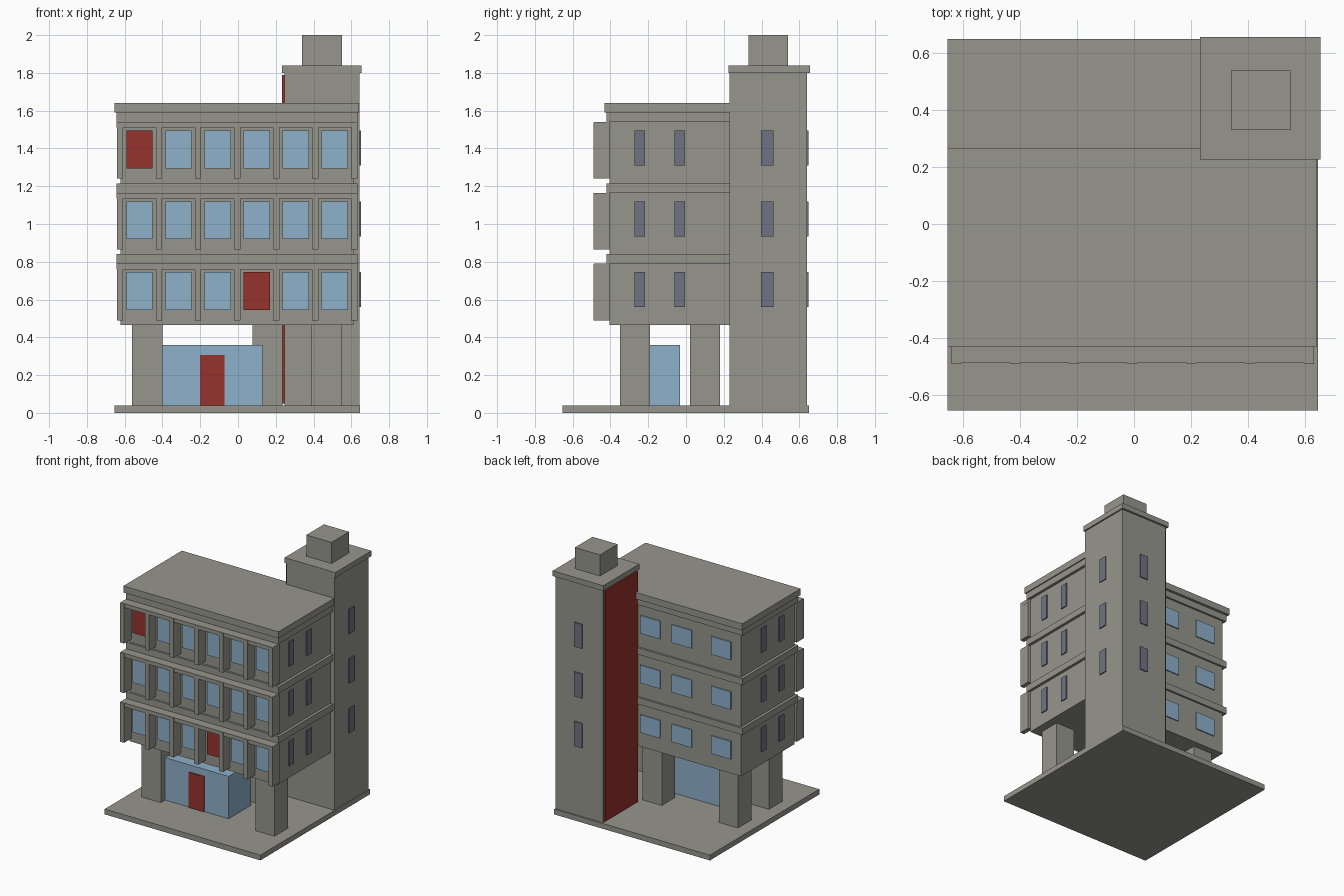
import bpy

if "Cube" in bpy.data.objects:
    bpy.data.objects.remove(bpy.data.objects["Cube"])

def material(name, rgb):
    m = bpy.data.materials.new(name)
    m.diffuse_color = (*rgb, 1.0)
    m.use_nodes = True
    m.node_tree.nodes["Principled BSDF"].inputs["Base Color"].default_value = m.diffuse_color
    return m

CONCRETE = material("concrete_grey", (0.305, 0.305, 0.27))
GLASS = material("light_blue_glass", (0.27, 0.44, 0.60))
RED = material("dark_red", (0.31, 0.032, 0.026))
SLATE = material("slate_glass", (0.160, 0.175, 0.225))

def box(name, x, y, z, mat=CONCRETE):
    """Box from (min, max) pairs on each axis."""
    corners = [(a, b, c) for a in x for b in y for c in z]
    faces = [(0, 1, 3, 2), (4, 6, 7, 5), (0, 4, 5, 1),
             (2, 3, 7, 6), (0, 2, 6, 4), (1, 5, 7, 3)]
    me = bpy.data.meshes.new(name)
    me.from_pydata(corners, [], faces)
    me.materials.append(mat)
    ob = bpy.data.objects.new(name, me)
    bpy.context.collection.objects.link(ob)
    return ob

def span(c, w):
    return (c - w / 2, c + w / 2)

# Ground slab, main block and roof
box("base_slab", (-0.655, 0.646), (-0.655, 0.65), (0, 0.04))
L, R, F, B = -0.622, 0.612, -0.405, 0.23
box("main_block", (L, R), (F, B), (0.466, 1.59))
box("roof_slab", (-0.655, 0.641), (-0.432, 0.265), (1.59, 1.64))

# Columns under the block
for side, row, x, y in (("left", "front", -0.48, -0.27), ("right", "front", 0.47, -0.27),
                        ("left", "back", -0.48, 0.10), ("right", "back", 0.156, 0.10)):
    box(f"{row}_{side}_column", span(x, 0.16), span(y, 0.16), (0.04, 0.47))

# Glazed lobby with door
box("lobby", (-0.40, 0.13), (-0.298, -0.033), (0.04, 0.36), GLASS)
box("lobby_door", (-0.20, -0.072), (-0.305, -0.298), (0.04, 0.307), RED)

# Stair tower with cap, roof box and red side panel
box("tower", (0.246, 0.644), (0.23, 0.64), (0.04, 1.80))
box("tower_cap", (0.232, 0.655), (0.226, 0.656), (1.80, 1.84))
box("tower_roof_box", (0.34, 0.55), (0.33, 0.54), (1.84, 2.0))
box("tower_red_panel", (0.233, 0.246), (0.24, 0.63), (0.05, 1.79), RED)

PITCH, MID = 0.2066, -0.005
for i in range(3):
    dz = 0.375 * i
    zs = lambda a, b: (a + dz, b + dz)
    # Ledge above each floor, front sunshade and fins
    box(f"ledge_{i}", (-0.643, 0.633), (-0.42, 0.245), zs(0.79, 0.84))
    box(f"sunshade_{i}", (-0.642, 0.632), (-0.488, F), zs(0.76, 0.79))
    for k in range(7):
        box(f"fin_{i}_{k}", span(MID + (k - 3) * PITCH, 0.034), (-0.491, F), zs(0.49, 0.788))
    # Front windows, two of them red
    for k in range(6):
        mat = RED if (i, k) in ((2, 0), (0, 3)) else GLASS
        box(f"front_window_{i}_{k}", span(MID + (k - 2.5) * PITCH, 0.14),
            (F - 0.008, F), zs(0.545, 0.745), mat)
    # Back windows
    for k, x in enumerate((-0.457, -0.13, 0.135)):
        box(f"back_window_{i}_{k}", span(x, 0.165), (B, B + 0.008), zs(0.575, 0.71), GLASS)
    # Narrow side windows on both ends
    for k, y in enumerate((-0.245, -0.032)):
        box(f"right_window_{i}_{k}", (R, R + 0.008), span(y, 0.056), zs(0.56, 0.745), SLATE)
        box(f"left_window_{i}_{k}", (L - 0.008, L), span(y, 0.056), zs(0.56, 0.745), SLATE)
    # Tower windows
    box(f"tower_right_window_{i}", (0.644, 0.652), span(0.43, 0.066), zs(0.56, 0.745), SLATE)
    box(f"tower_back_window_{i}", span(0.45, 0.066), (0.64, 0.648), zs(0.56, 0.745), SLATE)
